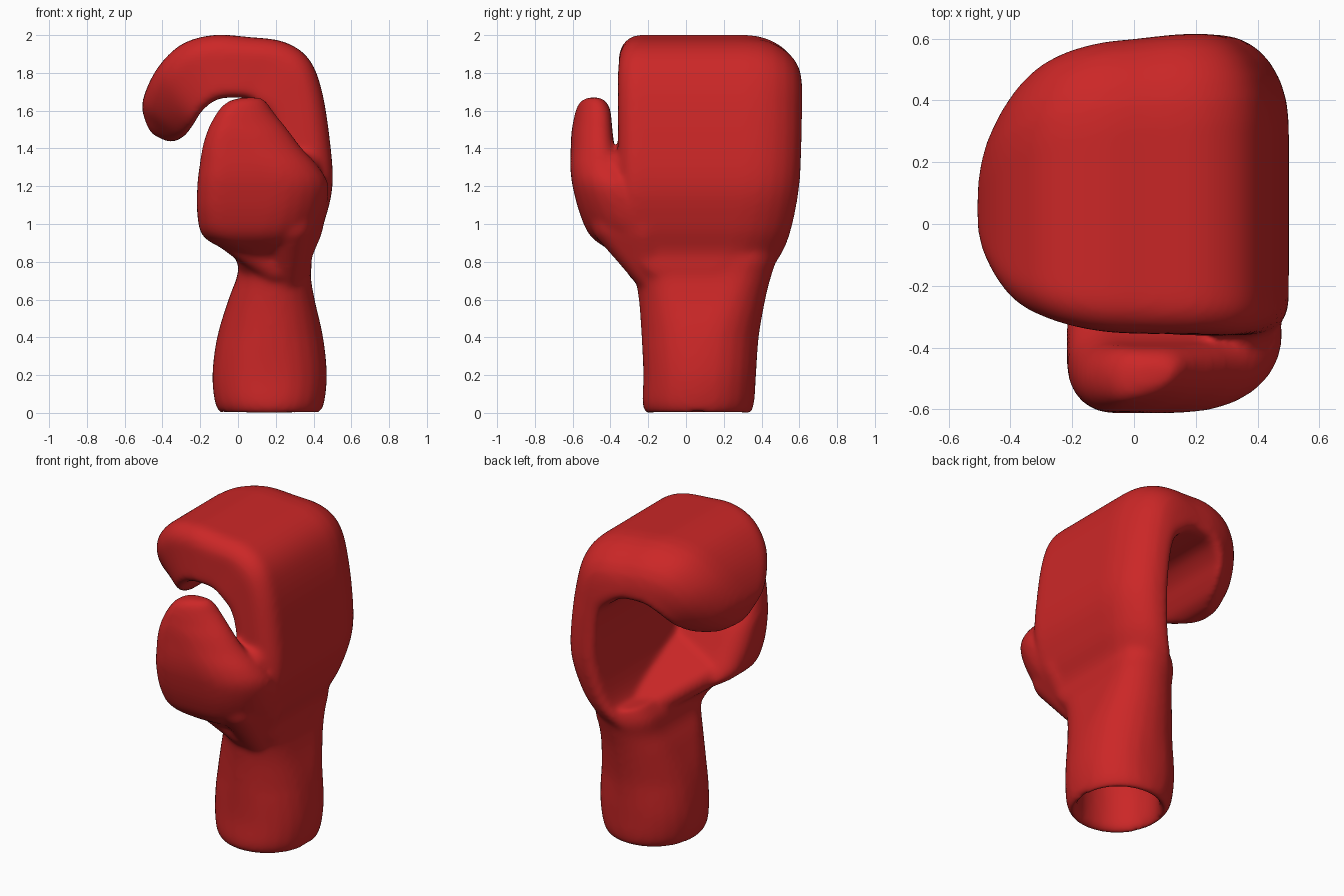
import bpy, bmesh, math
from mathutils import Vector

if "Cube" in bpy.data.objects:
    bpy.data.objects.remove(bpy.data.objects["Cube"])


def spline(rows, steps=5):
    """Catmull-Rom interpolation of number rows."""
    out = []
    for i in range(len(rows) - 1):
        p = [rows[max(0, min(len(rows) - 1, i + k))] for k in (-1, 0, 1, 2)]
        for s in range(steps):
            t = s / steps
            out.append([0.5 * (2 * b + (c - a) * t + (2 * a - 5 * b + 4 * c - d) * t * t
                        + (3 * b - a - 3 * c + d) * t ** 3) for a, b, c, d in zip(*p)])
    return out + [list(rows[-1])]


def loft(bm, rows, radius, inner_radius, soft_side=0, soft=(0, 0)):
    """Rounded-rectangle sections; row = outer x, z, inner x, z, y min, y max.
    The outer corner on soft_side (+1 or -1 in y) gets the larger soft radii."""
    rings = []
    for xo, zo, xi, zi, y0, y1 in spline(rows):
        outer, inner = Vector((xo, 0, zo)), Vector((xi, 0, zi))
        mid = (outer + inner) / 2 + Vector((0, (y0 + y1) / 2, 0))
        u = (outer - inner).normalized()
        a, b = (outer - inner).length / 2, (y1 - y0) / 2
        big = (min(soft[0], a * 1.5), min(soft[1], b * 1.35))
        ring = []
        for k, (su, sv) in enumerate(((1, 1), (-1, 1), (-1, -1), (1, -1))):
            ru = rv = min(radius if su == 1 else inner_radius, a * 0.97, b * 0.97)
            if soft_side and su == 1 and sv == soft_side:
                ru, rv = big
            elif soft_side and sv == soft_side:
                ru = min(ru, (2 * a - big[0]) * 0.97)
            elif soft_side and su == 1:
                rv = min(rv, (2 * b - big[1]) * 0.97)
            for j in range(7):
                t = math.pi / 2 * (k + j / 6)
                p = mid + u * (su * (a - ru) + ru * math.cos(t))
                p.y += sv * (b - rv) + rv * math.sin(t)
                ring.append(bm.verts.new(p))
        rings.append(ring)
    n = len(rings[0])
    for p, q in zip(rings, rings[1:]):
        for i in range(n):
            bm.faces.new((p[i], p[(i + 1) % n], q[(i + 1) % n], q[i]))
    bm.faces.new(rings[0][::-1])
    bm.faces.new(rings[-1])


def ball_hull(bm, balls):
    """Convex padding wrapped round small balls (x, y, z, radius)."""
    pad = bmesh.new()
    for x, y, z, r in balls:
        vs = bmesh.ops.create_icosphere(pad, subdivisions=3, radius=r)["verts"]
        bmesh.ops.translate(pad, verts=vs, vec=(x, y, z))
    hull = bmesh.ops.convex_hull(pad, input=pad.verts[:])
    junk = {g for g in hull["geom_interior"] + hull["geom_unused"]
            if isinstance(g, bmesh.types.BMVert)}
    bmesh.ops.delete(pad, geom=list(junk), context='VERTS')
    tmp = bpy.data.meshes.new("pad")
    pad.to_mesh(tmp)
    pad.free()
    bm.from_mesh(tmp)
    bpy.data.meshes.remove(tmp)


def level(z, x0, x1, y0, y1):
    return (x1, z, x0, z, y0, y1)


bm = bmesh.new()

# Cuff with an open, rolled rim
loft(bm, [level(*s) for s in (
    (0.42, 0.02, 0.33, -0.13, 0.26), (0.25, -0.05, 0.39, -0.15, 0.29),
    (0.06, -0.06, 0.40, -0.16, 0.29), (0.01, -0.075, 0.415, -0.18, 0.31),
    (0.0, -0.09, 0.43, -0.21, 0.34), (0.05, -0.12, 0.455, -0.23, 0.36),
    (0.2, -0.135, 0.47, -0.225, 0.37), (0.4, -0.11, 0.45, -0.235, 0.385),
    (0.6, -0.05, 0.405, -0.25, 0.42), (0.72, -0.005, 0.385, -0.275, 0.45),
    (0.82, 0.01, 0.385, -0.34, 0.48), (0.9, 0.06, 0.36, -0.34, 0.48))], 0.27, 0.27)

# Back of the hand curling over into the finger hook
loft(bm, [
    (.34, .62, .08, .62, -.15, .32), (.385, .74, .08, .74, -.25, .43),
    (.395, .85, .13, .85, -.33, .51),
    (.45, .99, .19, .98, -.36, .56), (.50, 1.2, .225, 1.2, -.36, .60),
    (.485, 1.45, .215, 1.42, -.36, .612), (.44, 1.72, .18, 1.56, -.36, .615),
    (.37, 1.88, .11, 1.63, -.36, .615), (.24, 1.965, .06, 1.66, -.355, .61),
    (.05, 1.99, .0, 1.67, -.355, .60), (-.13, 2.0, -.11, 1.66, -.345, .585),
    (-.30, 1.95, -.19, 1.60, -.31, .55), (-.43, 1.82, -.235, 1.53, -.25, .49),
    (-.505, 1.65, -.28, 1.47, -.13, .39), (-.49, 1.54, -.33, 1.44, -.02, .29),
    (-.455, 1.475, -.37, 1.435, .05, .22)],
    0.11, 0.05, 1, (0.22, 0.28))

# Thumb, its outer front edge falling away to the back of the hand
loft(bm, [level(*s) for s in (
    (0.6, 0.08, 0.3, -0.14, 0.1), (0.75, 0.01, 0.37, -0.265, 0.1),
    (0.84, -0.03, 0.385, -0.37, 0.0),
    (0.93, -0.18, 0.42, -0.5, -0.1), (1.05, -0.215, 0.46, -0.56, -0.18),
    (1.2, -0.215, 0.48, -0.6, -0.26), (1.3, -0.205, 0.43, -0.612, -0.33),
    (1.4, -0.19, 0.34, -0.61, -0.375), (1.5, -0.16, 0.265, -0.605, -0.39),
    (1.6, -0.105, 0.185, -0.585, -0.4), (1.65, -0.05, 0.15, -0.56, -0.425),
    (1.67, 0.02, 0.12, -0.52, -0.46))], 0.13, 0.13, -1, (0.29, 0.3))

# Heel of the palm: a low ridge sloping up to the thumb
ball_hull(bm, ((-.1, -.33, .98, .08), (.16, .36, .80, .07), (.2, -.22, .78, .1),
               (.28, .36, .8, .08), (.28, -.3, 1.08, .08)))

# Web joining the thumb to the back of the hand
ball_hull(bm, ((.37, -.22, 1.2, .125), (.3, -.41, 1.2, .13), (.28, -.38, 1.0, .12),
               (.25, -.18, .74, .1), (.34, -.22, .98, .11), (.36, -.28, 1.34, .09)))

bmesh.ops.recalc_face_normals(bm, faces=bm.faces[:])
mesh = bpy.data.meshes.new("glove")
bm.to_mesh(mesh)
bm.free()
glove = bpy.data.objects.new("boxing_glove", mesh)
bpy.context.collection.objects.link(glove)

# Fuse the parts into one soft padded skin
fuse = glove.modifiers.new("fuse", 'REMESH')
fuse.mode = 'VOXEL'
fuse.voxel_size = 0.014
fuse.use_smooth_shade = True
soft = glove.modifiers.new("soften", 'SMOOTH')
soft.factor = 0.5
soft.iterations = 18

red = bpy.data.materials.new("red_leather")
red.diffuse_color = (0.6, 0.02, 0.02, 1)
red.use_nodes = True
red.node_tree.nodes["Principled BSDF"].inputs["Base Color"].default_value = red.diffuse_color
mesh.materials.append(red)
